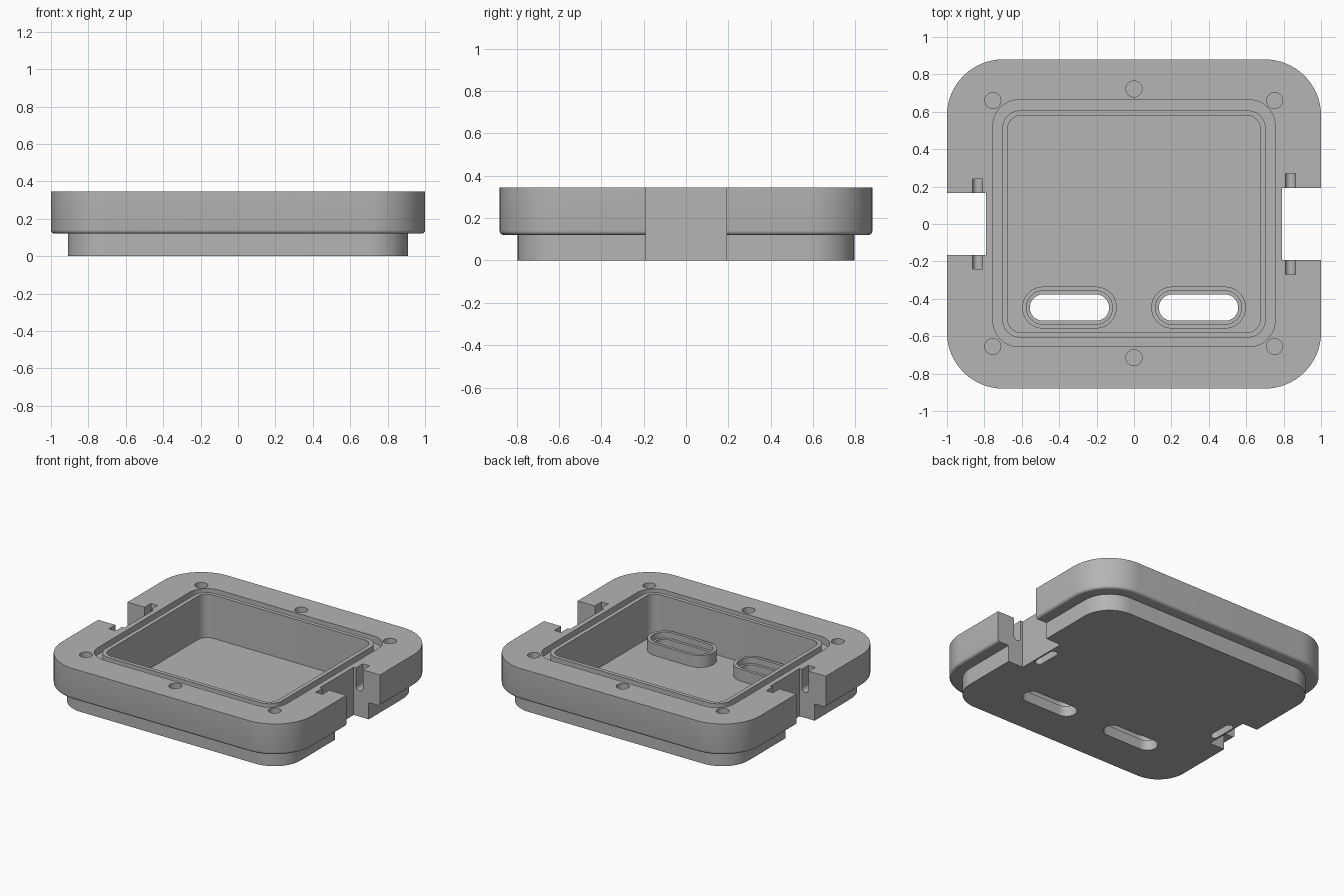
import bpy, bmesh
from math import sin, cos, pi, radians
from mathutils import Matrix

if "Cube" in bpy.data.objects:
    bpy.data.objects.remove(bpy.data.objects["Cube"])

grey = bpy.data.materials.new("plain_grey")
grey.use_nodes = True
grey.diffuse_color = (0.46, 0.46, 0.46, 1)
grey.node_tree.nodes["Principled BSDF"].inputs["Base Color"].default_value = (0.46, 0.46, 0.46, 1)

TOP, STEP, FLOOR, ABOVE = 0.345, 0.12, 0.032, 0.6


def rounded(cx, cy, hx, hy, r, seg=12):
    """Outline of a rounded rectangle, also used for stadiums and circles."""
    if r <= 0:
        return [(cx + hx, cy + hy), (cx - hx, cy + hy), (cx - hx, cy - hy), (cx + hx, cy - hy)]
    pts = []
    for q, (sx, sy) in enumerate([(1, 1), (-1, 1), (-1, -1), (1, -1)]):
        for i in range(seg + 1):
            a = (q + i / seg) * pi / 2
            p = (cx + sx * (hx - r) + r * cos(a), cy + sy * (hy - r) + r * sin(a))
            if not pts or abs(p[0] - pts[-1][0]) + abs(p[1] - pts[-1][1]) > 1e-5:
                pts.append(p)
    if abs(pts[0][0] - pts[-1][0]) + abs(pts[0][1] - pts[-1][1]) < 1e-5:
        pts.pop()
    return pts


def loft(name, levels, matrix=None):
    """Closed solid through (outline, z) levels."""
    bm = bmesh.new()
    rings = [[bm.verts.new((x, y, z)) for x, y in outline] for outline, z in levels]
    for a, b in zip(rings, rings[1:]):
        for i in range(len(a)):
            j = (i + 1) % len(a)
            bm.faces.new((a[i], a[j], b[j], b[i]))
    bm.faces.new(rings[0][::-1])
    bm.faces.new(rings[-1])
    if matrix:
        bm.transform(matrix)
    bmesh.ops.recalc_face_normals(bm, faces=bm.faces)
    mesh = bpy.data.meshes.new(name)
    bm.to_mesh(mesh)
    bm.free()
    mesh.materials.append(grey)
    obj = bpy.data.objects.new(name, mesh)
    bpy.context.collection.objects.link(obj)
    return obj


def prism(name, outline, z0, z1, matrix=None):
    return loft(name, [(outline, z0), (outline, z1)], matrix)


def combine(target, tool, operation="DIFFERENCE"):
    mod = target.modifiers.new("combine", "BOOLEAN")
    mod.operation, mod.object, mod.solver = operation, tool, "EXACT"
    bpy.context.view_layer.objects.active = target
    bpy.ops.object.modifier_apply(modifier=mod.name)
    bpy.data.objects.remove(tool)


# Upper body with a small fillet round its underside, and narrower base
R = 0.02
levels = []
for i in range(5):
    a = i / 4 * pi / 2
    d = R * (1 - sin(a))
    levels.append((rounded(0, 0, 1 - d, 0.88 - d, 0.3 - d, 16), STEP + R * (1 - cos(a))))
levels.append((rounded(0, 0, 1, 0.88, 0.3, 16), TOP))
housing = loft("housing", levels)
combine(housing, prism("base", rounded(0, 0, 0.91, 0.795, 0.21), 0, 0.2), "UNION")

# Main cavity and seal groove round it
combine(housing, prism("cavity", rounded(0, 0, 0.675, 0.58, 0.07), FLOOR, ABOVE))
groove = prism("groove", rounded(0, 0.004, 0.755, 0.66, 0.14), TOP - 0.05, ABOVE)
combine(groove, prism("ridge", rounded(0, 0, 0.705, 0.608, 0.1), 0, 1))
combine(housing, groove)

# Slotted collars standing on the floor
for x in (-0.345, 0.345):
    combine(housing, prism("collar", rounded(x, -0.447, 0.253, 0.112, 0.112), 0.015, 0.118), "UNION")
    combine(housing, prism("collar_pocket", rounded(x, -0.447, 0.23, 0.09, 0.09), 0.075, 0.2))
    combine(housing, prism("slot", rounded(x, -0.447, 0.212, 0.07, 0.07), -0.1, 0.2))

# Screw holes
for x, y in [(-0.755, 0.66), (0.752, 0.66), (-0.755, -0.655), (0.752, -0.655), (0, 0.722), (0, -0.715)]:
    combine(housing, prism("screw_hole", rounded(x, y, 0.043, 0.043, 0.043, 6), 0.17, ABOVE))

# Side notches, their hinge pin slots and the small pockets underneath
turn = Matrix.Rotation(radians(90), 4, "X")
for side, half, reach in [(-1, 0.167, 0.24), (1, 0.192, 0.27)]:
    combine(housing, prism("notch", rounded(side * 0.99, 0, 0.2, half, 0), -0.1, ABOVE))
    pin = rounded(side * 0.836, 0.385, 0.027, 0.2, 0.027, 6)
    combine(housing, prism("pin_slot", pin, -reach, reach, turn))
    combine(housing, prism("under_pocket", rounded(side * 0.75, 0, 0.028, 0.1, 0.028, 6), -0.1, 0.05))

bpy.ops.object.select_all(action="DESELECT")
housing.select_set(True)
bpy.context.view_layer.objects.active = housing
bpy.ops.object.shade_smooth_by_angle(angle=radians(30))
